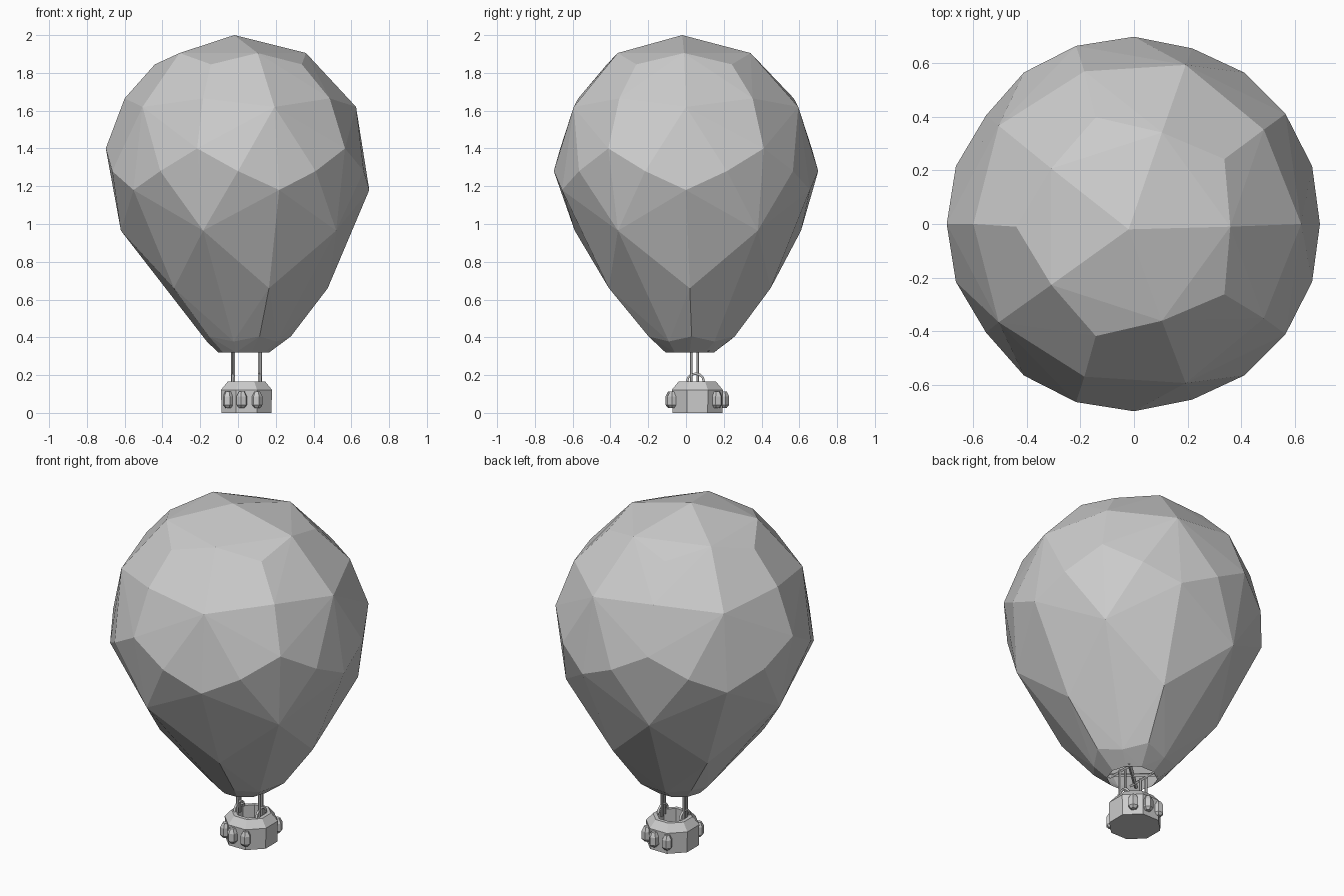
import bpy, bmesh
from math import cos, sin, radians, pi
from mathutils import Vector, Matrix

if "Cube" in bpy.data.objects:
    bpy.data.objects.remove(bpy.data.objects["Cube"])


def finish(name, bm):
    bmesh.ops.recalc_face_normals(bm, faces=bm.faces)
    me = bpy.data.meshes.new(name)
    bm.to_mesh(me)
    bm.free()
    ob = bpy.data.objects.new(name, me)
    bpy.context.collection.objects.link(ob)
    return ob


def ring(bm, n, r, z, start=0.0, cx=0.0, cy=0.0):
    return [bm.verts.new((cx + r * cos(radians(start) + 2 * pi * i / n),
                          cy + r * sin(radians(start) + 2 * pi * i / n), z))
            for i in range(n)]


def bridge(bm, a, b):
    n = len(a)
    for i in range(n):
        bm.faces.new((a[i], a[(i + 1) % n], b[(i + 1) % n], b[i]))


def rod(name, a, b, r, sides=6):
    a, b = Vector(a), Vector(b)
    d = b - a
    bm = bmesh.new()
    m = Matrix.Translation((a + b) / 2) @ d.to_track_quat('Z', 'Y').to_matrix().to_4x4()
    bmesh.ops.create_cone(bm, cap_ends=True, segments=sides, radius1=r, radius2=r,
                          depth=d.length, matrix=m)
    return finish(name, bm)


# Envelope: five-fold faceted balloon, hull of staggered rings, open at the mouth
bm = bmesh.new()
bm.verts.new((-0.02, -0.02, 2.0))
rings = [  # sides, radius, height, start angle, centre x, centre y
    (5, 0.37, 1.905, 0, -0.01, -0.01), (5, 0.43, 1.845, 36, -0.01, -0.01),
    (5, 0.625, 1.62, 0, 0, 0), (5, 0.60, 1.665, 36, 0, 0),
    (5, 0.70, 1.40, 36, 0, 0), (10, 0.70, 1.28, 18, 0, 0),
    (5, 0.69, 1.18, 0, 0.005, 0), (5, 0.63, 0.965, 36, 0.01, 0.01),
    (5, 0.45, 0.66, 0, 0.025, 0.02), (5, 0.24, 0.405, 0, 0.04, 0.03),
    (5, 0.205, 0.378, 36, 0.04, 0.03), (10, 0.135, 0.32, 0, 0.03, 0.02)]
for n, r, z, s, cx, cy in rings:
    ring(bm, n, r, z, s, cx, cy)
bmesh.ops.convex_hull(bm, input=bm.verts[:])
cap = [f for f in bm.faces if all(v.co.z < 0.325 for v in f.verts)]
bmesh.ops.recalc_face_normals(bm, faces=bm.faces)
bmesh.ops.delete(bm, geom=cap, context='FACES')
finish("envelope", bm)

# Basket: octagonal tub with sloping shoulder and hollow inside
BX, BY = 0.045, 0.06
bm = bmesh.new()
loops = [ring(bm, 8, r, z, 22.5, BX, BY) for r, z in
         [(0.143, 0.0), (0.146, 0.122), (0.108, 0.165), (0.085, 0.165), (0.085, 0.03)]]
for a, b in zip(loops, loops[1:]):
    bridge(bm, a, b)
bm.faces.new(loops[0])
bm.faces.new(loops[-1])
finish("basket", bm)

# Sandbags: three in front, three behind
for side, mid in (("front", -100), ("back", 80)):
    for k in (-1, 0, 1):
        ang = radians(mid + 33 * k)
        bm = bmesh.new()
        ls = [ring(bm, 6, r, z) for r, z in
              [(0.016, 0.027), (0.029, 0.042), (0.029, 0.088), (0.016, 0.113)]]
        for a, b in zip(ls, ls[1:]):
            bridge(bm, a, b)
        bm.faces.new(ls[0])
        bm.faces.new(ls[-1])
        bmesh.ops.rotate(bm, verts=bm.verts, matrix=Matrix.Rotation(ang, 3, 'Z'))
        bmesh.ops.translate(bm, verts=bm.verts,
                            vec=(BX + 0.142 * cos(ang), BY + 0.142 * sin(ang), 0))
        finish(f"{side}_sandbag_{k + 2}", bm)

# Posts up to the mouth, with a small arch at the foot of each pair
for sx in (-1, 1):
    x = BX + sx * 0.072
    for sy in (-1, 1):
        rod("post", (x - 0.004 * sy, 0.045 + sy * 0.018, 0.14),
            (x - 0.004 * sy, 0.045 + sy * 0.018, 0.335), 0.007)
    pts = [(x, 0.05 + 0.045 * cos(t * pi / 6), 0.165 + 0.043 * sin(t * pi / 6))
           for t in range(7)]
    cu = bpy.data.curves.new("arch", 'CURVE')
    cu.dimensions = '3D'
    cu.bevel_depth = 0.007
    cu.bevel_resolution = 1
    sp = cu.splines.new('POLY')
    sp.points.add(len(pts) - 1)
    for p, co in zip(sp.points, pts):
        p.co = (*co, 1)
    bpy.context.collection.objects.link(bpy.data.objects.new("foot_arch", cu))

# Crossed bars inside the mouth
for s in (-1, 1):
    rod("mouth_bar", (0.035 - 0.1, 0.03 - s * 0.09, 0.335),
        (0.035 + 0.1, 0.03 + s * 0.09, 0.335), 0.011, 4)
for sx in (-1, 1):
    x = BX + sx * 0.072
    rod("mouth_side_bar", (x, -0.06, 0.33), (x, 0.12, 0.33), 0.009, 4)
